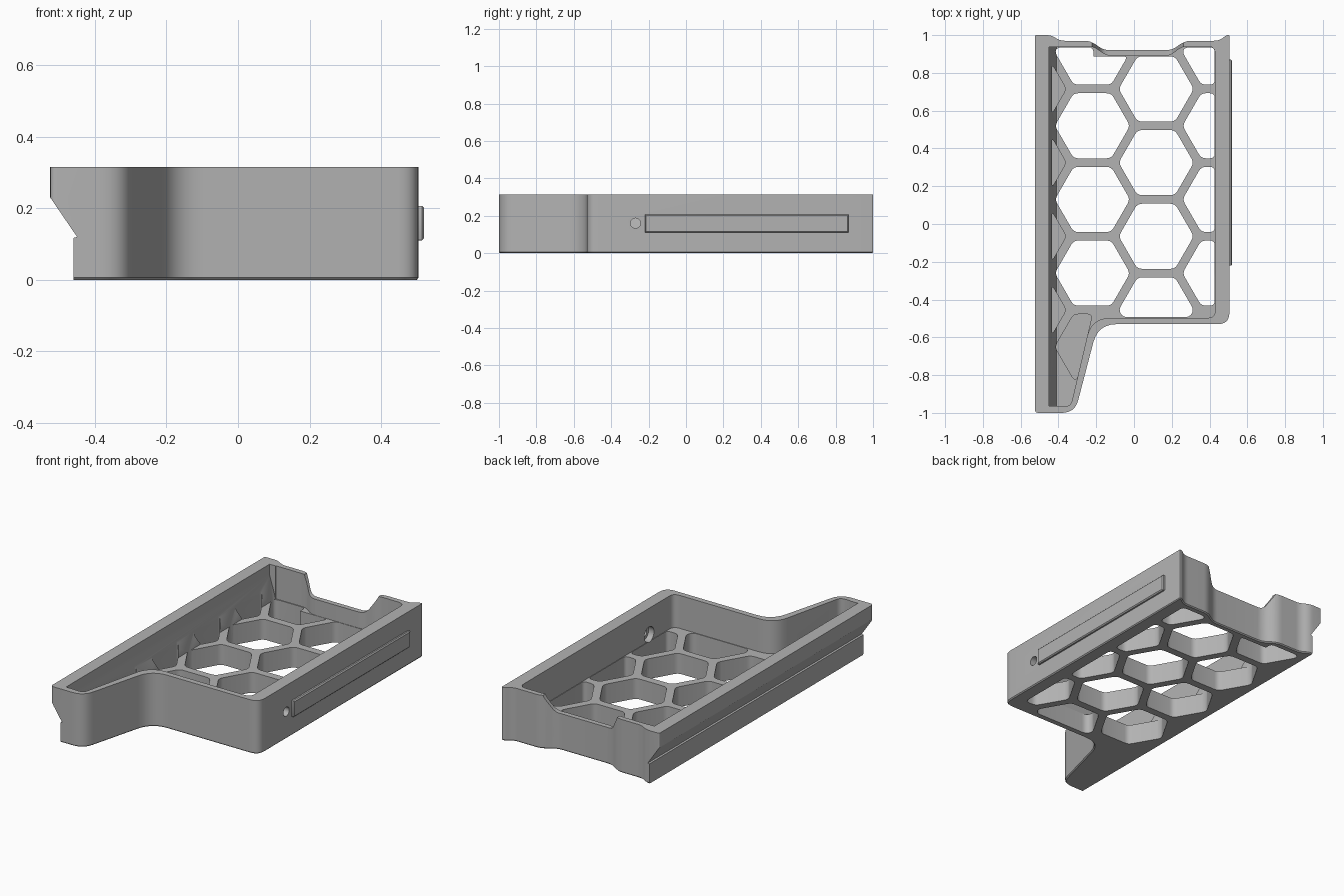
import bpy, bmesh, math
from mathutils import Vector

old = bpy.data.objects.get("Cube")
if old:
    bpy.data.objects.remove(old, do_unlink=True)

grey = bpy.data.materials.new("plain grey")
grey.use_nodes = True
GREY = (0.45, 0.45, 0.45, 1)
grey.diffuse_color = GREY
grey.node_tree.nodes["Principled BSDF"].inputs["Base Color"].default_value = GREY


def rounded(corners, steps=6):
    """Outline with each corner (x, y, cut) softened into a curve."""
    pts = []
    n = len(corners)
    for i, (x, y, cut) in enumerate(corners):
        p = Vector((x, y))
        ends = []
        for q in (corners[i - 1], corners[(i + 1) % n]):
            side = Vector(q[:2]) - p
            ends.append(p + side.normalized() * min(cut, side.length * 0.48))
        if cut == 0:
            pts.append(p)
            continue
        for k in range(steps + 1):
            t = k / steps
            pts.append(ends[0] * (1 - t) ** 2 + p * 2 * t * (1 - t) + ends[1] * t ** 2)
    return pts


def prism(name, pts, lo, hi, axis="z", bevel=0, bevel_at=None):
    """Extrude an outline along an axis, optionally bevelling one end."""
    place = {"x": lambda a, b, h: (h, a, b),
             "y": lambda a, b, h: (a, h, b),
             "z": lambda a, b, h: (a, b, h)}[axis]
    bm = bmesh.new()
    ends = [[bm.verts.new(place(a, b, h)) for a, b in pts] for h in (lo, hi)]
    for ring in ends:
        bm.faces.new(ring)
    n = len(pts)
    for i in range(n):
        j = (i + 1) % n
        bm.faces.new((ends[0][i], ends[0][j], ends[1][j], ends[1][i]))
    bmesh.ops.recalc_face_normals(bm, faces=bm.faces[:])
    if bevel:
        ring = set(ends[bevel_at])
        edges = [e for e in bm.edges if e.verts[0] in ring and e.verts[1] in ring]
        bmesh.ops.bevel(bm, geom=edges, offset=bevel, segments=1, affect="EDGES")
    mesh = bpy.data.meshes.new(name)
    bm.to_mesh(mesh)
    bm.free()
    mesh.materials.append(grey)
    obj = bpy.data.objects.new(name, mesh)
    bpy.context.collection.objects.link(obj)
    return obj


def activate(obj):
    bpy.ops.object.select_all(action="DESELECT")
    obj.select_set(True)
    bpy.context.view_layer.objects.active = obj


def cut(target, cutter):
    cutter.hide_render = True
    mod = target.modifiers.new("cut", "BOOLEAN")
    mod.operation = "DIFFERENCE"
    mod.solver = "EXACT"
    mod.object = cutter
    activate(target)
    bpy.ops.object.modifier_apply(modifier=mod.name)
    bpy.data.objects.remove(cutter, do_unlink=True)


def clip(poly, nx, ny, d):
    """Keep the part of a convex polygon where nx*x + ny*y <= d."""
    out = []
    for i, q in enumerate(poly):
        p = poly[i - 1]
        dp, dq = (nx * v[0] + ny * v[1] - d for v in (p, q))
        if (dp <= 0) != (dq <= 0):
            t = dp / (dp - dq)
            out.append((p[0] + (q[0] - p[0]) * t, p[1] + (q[1] - p[1]) * t))
        if dq <= 0:
            out.append(q)
    return out


# Solid tray body
body = prism("tray_body", rounded([
    (-.525, -1, .02), (-.313, -1, .07), (-.19, -.53, .1), (.505, -.53, .06),
    (.505, 1, .004), (.49, 1, .01), (.45, .97, .03), (.27, .97, .035),
    (.2, .92, .035), (-.16, .92, .035), (-.23, .97, .035), (-.39, .97, .025),
    (-.44, 1, .025), (-.525, 1, .01)]), 0, .315, bevel=.006, bevel_at=0)

# Slanted overhang and groove along the left side
cut(body, prism("side_cutter", [(-.7, -.1), (-.46, -.1), (-.46, .117), (-.45, .12),
                                (-.525, .23), (-.7, .487)], -1.2, 1.2, "y"))

# Cavity above the floor, and the sloped inner face of the left wall
FLOOR = .12
cut(body, prism("cavity_cutter", rounded([
    (-.41, -.965, .02), (-.335, -.965, .03), (-.225, -.497, .1), (.43, -.497, .04),
    (.43, .94, .04), (.255, .94, .03), (.19, .89, .03), (-.145, .89, .03),
    (-.215, .94, .03), (-.41, .94, 0)]), FLOOR, .5))
cut(body, prism("slope_cutter", [(-.45, .5), (-.45, .25), (-.41, FLOOR + .001),
                                 (-.36, FLOOR + .001), (-.36, .5)], -.963, .938, "y"))

# Lowered middle of the back wall
cut(body, prism("notch_cutter", rounded([
    (-.235, .4, 0), (-.225, .315, .02), (-.165, .215, .03), (.205, .215, .03),
    (.265, .315, .02), (.275, .4, 0)]), .84, 1.1, "y"))

# Honeycomb openings: columns of hexagons clipped to the floor
PITCH, RADIUS = .39, .199


def hexagon(col, y):
    x = -.22 + (col - 1) * PITCH * math.sqrt(.75)
    return [(x + RADIUS * math.cos(math.radians(60 * k)),
             y + RADIUS * math.sin(math.radians(60 * k))) for k in range(6)]


def cut_hex(poly, bottom, top):
    soft = rounded([(x, y, .025) for x, y in poly], 4)
    cut(body, prism("hex_cutter", soft, bottom, top))


for col in (1, 2, 3):
    for row in range(4):
        y = .91 - PITCH * row - (PITCH / 2 if col == 2 else 0)
        poly = clip(hexagon(col, y), 1, 0, .427)
        poly = clip(poly, 0, -1, .493)
        if col == 1 and row == 0:
            cut_hex(clip(clip(poly, 0, 1, .935), 1, 0, -.215), -.1, .2)
        limit = .935 if col == 3 else .888
        cut_hex(clip(poly, 0, 1, limit), -.1, .2)

# Blind pockets beside the left wall and in the foot
for row in range(4):
    cut_hex(clip(hexagon(0, .715 - PITCH * row), -1, 0, .435), .05, .3)
foot = clip(hexagon(1, -.65), .47, -.11, .47 * -.225 + .11 * .497)
cut_hex(foot, .05, .2)


# Screw hole through the right wall, wider on the inside
def disc(radius):
    return [(-.27 + radius * math.cos(math.tau * k / 24),
             .16 + radius * math.sin(math.tau * k / 24)) for k in range(24)]


cut(body, prism("hole_cutter", disc(.027), .4, .6, "x"))
cut(body, prism("recess_cutter", disc(.045), .4, .465, "x"))

# Guide rail on the right side
rail = prism("guide_rail", rounded([
    (-.22, .11, .005), (.87, .11, .005), (.87, .207, .005), (-.22, .207, .005)], 2),
    .5, .52, "x", bevel=.006, bevel_at=1)

for obj in (body, rail):
    activate(obj)
    bpy.ops.object.shade_smooth_by_angle(angle=math.radians(30))
